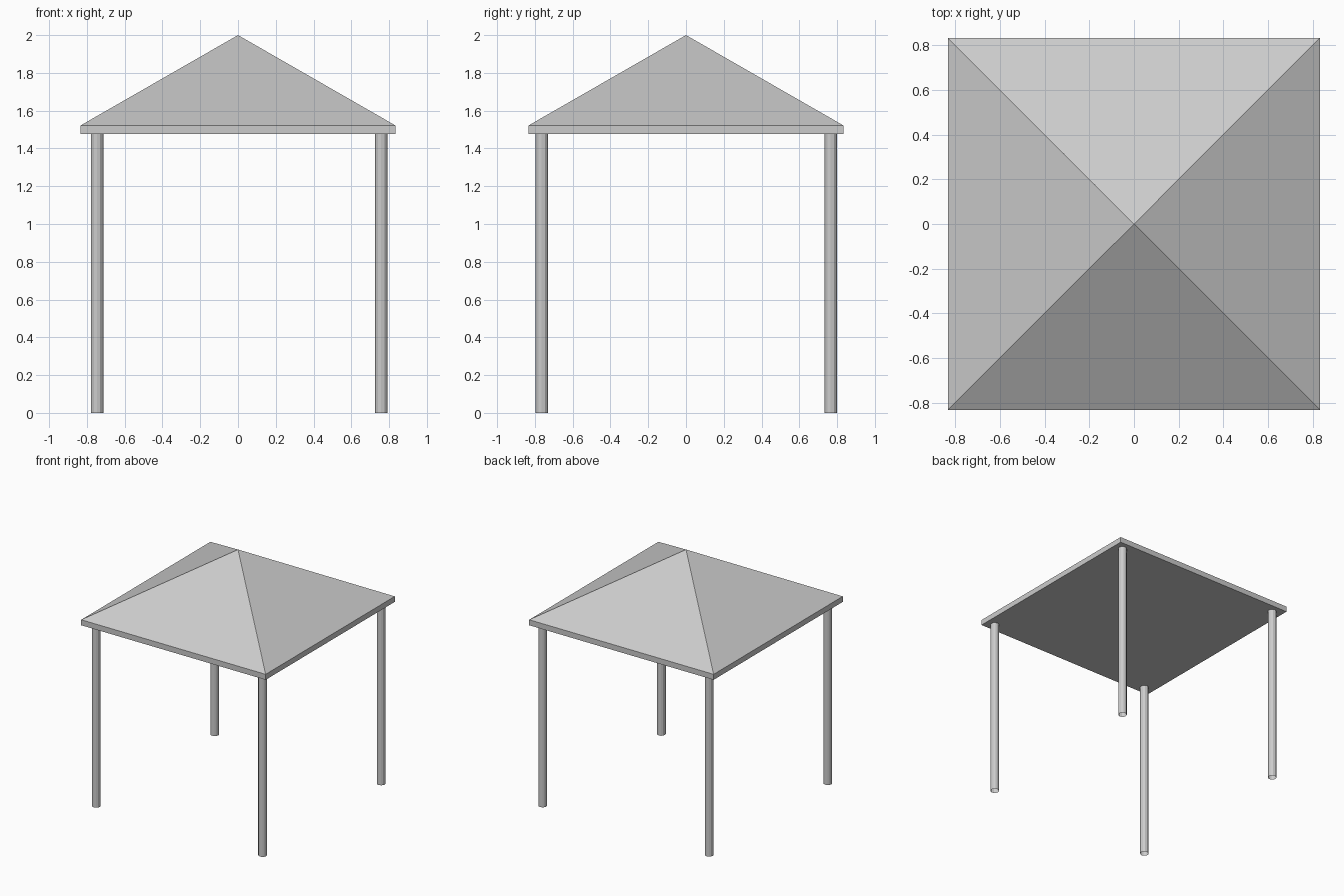
import bpy
import bmesh
from math import pi

if "Cube" in bpy.data.objects:
    bpy.data.objects.remove(bpy.data.objects["Cube"])

HALF = 0.833                  # half width of the roof
EAVE_LOW, EAVE_TOP, APEX = 1.477, 1.522, 2.0
POST_RADIUS, POST_SIDES = 0.033, 12


def add_object(name, bm):
    mesh = bpy.data.meshes.new(name)
    bm.to_mesh(mesh)
    bm.free()
    obj = bpy.data.objects.new(name, mesh)
    bpy.context.collection.objects.link(obj)
    return obj


# Roof: square slab whose top face is poked up into a pyramid
bm = bmesh.new()
bmesh.ops.create_cube(bm, size=1)
bmesh.ops.scale(bm, vec=(2 * HALF, 2 * HALF, EAVE_TOP - EAVE_LOW), verts=bm.verts)
bmesh.ops.translate(bm, vec=(0, 0, (EAVE_TOP + EAVE_LOW) / 2), verts=bm.verts)
top = max(bm.faces, key=lambda f: f.calc_center_median().z)
peak = bmesh.ops.poke(bm, faces=[top])["verts"][0]
peak.co.z = APEX
add_object("roof", bm)


# Posts: slim open-ended tubes near the four corners
def add_post(name, x, y):
    bm = bmesh.new()
    bmesh.ops.create_cone(bm, cap_ends=False, segments=POST_SIDES,
                          radius1=POST_RADIUS, radius2=POST_RADIUS, depth=EAVE_LOW)
    bmesh.ops.translate(bm, vec=(x, y, EAVE_LOW / 2), verts=bm.verts)
    add_object(name, bm)


for side, x in (("left", -0.746), ("right", 0.758)):
    for end, y in (("front", -0.764), ("back", 0.766)):
        add_post(f"{end}_{side}_post", x, y)
